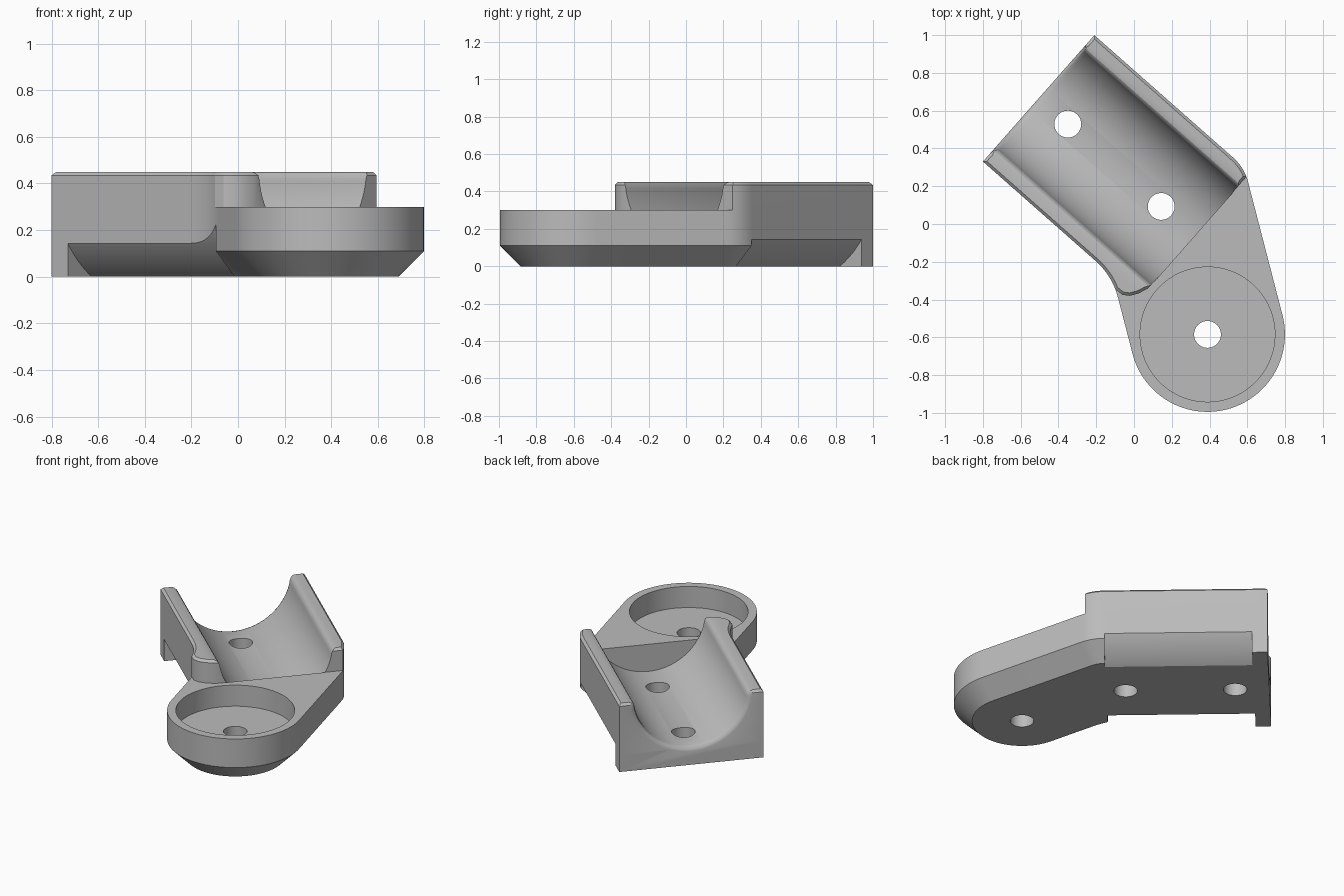
import bpy, bmesh, math
from mathutils import Vector, Matrix

cube = bpy.data.objects.get("Cube")
if cube:
    bpy.data.objects.remove(cube, do_unlink=True)

# Local frame: u runs along the trough, v across it, z up
HALF, ARM_TOP, WALL_TOP, CHAMFER = 0.446, 0.30, 0.45, 0.11
TROUGH_END, NOTCH_START, NOTCH_END = 1.10, 0.093, 0.98
AXIS_Z, TROUGH_R, SADDLE_R = 0.47, 0.35, 0.553
PIVOT, ARM_R = Vector((1.497, -0.346)), 0.41
BEND = math.radians(-34.1)
PLACE = Matrix.Translation((-0.505, 0.665, 0)) @ Matrix.Rotation(math.radians(-41.4), 4, 'Z')

grey = bpy.data.materials.new("plain grey")
grey.use_nodes = True
grey.diffuse_color = (0.5, 0.5, 0.5, 1)
grey.node_tree.nodes["Principled BSDF"].inputs["Base Color"].default_value = (0.5, 0.5, 0.5, 1)


def loft(name, rings):
    """Closed solid through matching rings of points."""
    bm = bmesh.new()
    loops = [[bm.verts.new(p) for p in ring] for ring in rings]
    for a, b in zip(loops, loops[1:]):
        for i in range(len(a)):
            j = (i + 1) % len(a)
            bm.faces.new((a[i], a[j], b[j], b[i]))
    bm.faces.new(loops[0][::-1])
    bm.faces.new(loops[-1])
    bmesh.ops.recalc_face_normals(bm, faces=bm.faces)
    mesh = bpy.data.meshes.new(name)
    bm.to_mesh(mesh)
    bm.free()
    mesh.materials.append(grey)
    obj = bpy.data.objects.new(name, mesh)
    bpy.context.collection.objects.link(obj)
    return obj


def level(points, z):
    return [(p[0], p[1], z) for p in points]


def across(points, u):
    return [(u, p[0], p[1]) for p in points]


def arc(centre, radius, start, end, steps):
    return [Vector((centre[0] + radius * math.cos(a), centre[1] + radius * math.sin(a)))
            for a in (start + (end - start) * i / steps for i in range(steps + 1))]


def inset(points, d):
    """Mitred inset of a counter-clockwise outline."""
    out = []
    for i, p in enumerate(points):
        a = (p - points[i - 1]).normalized()
        b = (points[(i + 1) % len(points)] - p).normalized()
        na, nb = Vector((-a.y, a.x)), Vector((-b.y, b.x))
        out.append(p + (na + nb) * d / (1 + na.dot(nb)))
    return out


def rounded(before, corner, after, d, steps=10):
    s = corner + (before - corner).normalized() * d
    e = corner + (after - corner).normalized() * d
    return [s * (1 - t) ** 2 + corner * 2 * t * (1 - t) + e * t * t
            for t in (i / steps for i in range(steps + 1))]


def combine(target, other, operation):
    mod = target.modifiers.new(operation.title(), 'BOOLEAN')
    mod.operation, mod.solver, mod.object = operation, 'EXACT', other
    bpy.context.view_layer.objects.active = target
    bpy.ops.object.modifier_apply(modifier=mod.name)
    bpy.data.objects.remove(other, do_unlink=True)


def drill(target, u, v, r, low, high, steps=48):
    circle = arc((u, v), r, 0, math.tau * (steps - 1) / steps, steps - 1)
    combine(target, loft("drill", [level(circle, low), level(circle, high)]), 'DIFFERENCE')


# Footprint: straight cradle bending into a round-ended arm
along = Vector((math.cos(BEND), math.sin(BEND)))
normal = Vector((-along.y, along.x))
tip_r, tip_l = PIVOT + normal * ARM_R, PIVOT - normal * ARM_R
bend_r = tip_r + along * ((HALF - tip_r.y) / along.y)
bend_l = tip_l + along * ((-HALF - tip_l.y) / along.y)
back_l, back_r = Vector((0, -HALF)), Vector((0, HALF))
left_bend = rounded(back_l, bend_l, tip_l, 0.12)
right_bend = rounded(tip_r, bend_r, back_r, 0.08)
tip = arc(PIVOT, ARM_R, BEND - math.pi / 2, BEND + math.pi / 2, 48)
footprint = [back_l] + left_bend + tip + right_bend + [back_r]

# Arm with chamfered underside
body = loft("pivot_bracket", [level(inset(footprint, CHAMFER), 0),
                              level(footprint, CHAMFER), level(footprint, ARM_TOP)])

# Tall cradle walls, left one ending in a rounded nose
nose = [Vector(p) for p in ((1.02, -0.487), (1.053, -0.465), (1.08, -0.425),
                            (TROUGH_END, -0.37), (TROUGH_END, 0.416))]
walls = ([back_l] + [p for p in left_bend if p.x < 0.985] + nose
         + [p for p in right_bend if p.x < TROUGH_END - 0.005] + [back_r])
combine(body, loft("cradle_walls", [level(walls, 0.2), level(walls, WALL_TOP - 0.015),
                                    level(inset(walls, 0.015), WALL_TOP)]), 'UNION')

# Square base under the cradle
base = [back_l, Vector((NOTCH_END, -HALF)), Vector((NOTCH_END, HALF)), back_r]
combine(body, loft("cradle_base", [level(base, 0), level(base, 0.35)]), 'UNION')

# Curved notches along both lower edges
for side in (-1, 1):
    low, high = (math.asin((z - AXIS_Z) / SADDLE_R) for z in (-0.03, 0.26))
    profile = arc((0, AXIS_Z), SADDLE_R, low, high, 16) + [Vector((0.7, 0.26)), Vector((0.7, -0.03))]
    profile = [(side * p.x, p.y) for p in profile]
    combine(body, loft("notch", [across(profile, NOTCH_START), across(profile, NOTCH_END + 0.002)]),
            'DIFFERENCE')


# Trough with softened rims and a flared open end
def trough(flare):
    lip = math.asin((0.42 - AXIS_Z) / TROUGH_R)
    rim = [(0.352, 0.435), (0.362, 0.445), (0.38, 0.451), (0.38, 0.6)]
    curve = arc((0, AXIS_Z), TROUGH_R + flare, math.pi - lip, math.tau + lip, 64)
    return ([(-v - flare, z) for v, z in reversed(rim)] + [tuple(p) for p in curve]
            + [(v + flare, z) for v, z in rim])


stations = [(-0.1, 0.03), (0, 0.03), (0.004, 0.017), (0.013, 0.006), (0.03, 0), (TROUGH_END + 0.001, 0)]
combine(body, loft("trough", [across(trough(f), u) for u, f in stations]), 'DIFFERENCE')

# Pivot recess and screw holes
drill(body, PIVOT.x, PIVOT.y, 0.357, 0.16, 0.5, 80)
for u, v in ((0.206, 0), (0.865, 0), tuple(PIVOT)):
    drill(body, u, v, 0.071, -0.1, 0.6)

body.data.transform(PLACE)
for obj in bpy.context.selected_objects:
    obj.select_set(False)
body.select_set(True)
bpy.context.view_layer.objects.active = body
bpy.ops.object.shade_smooth_by_angle(angle=math.radians(25))
